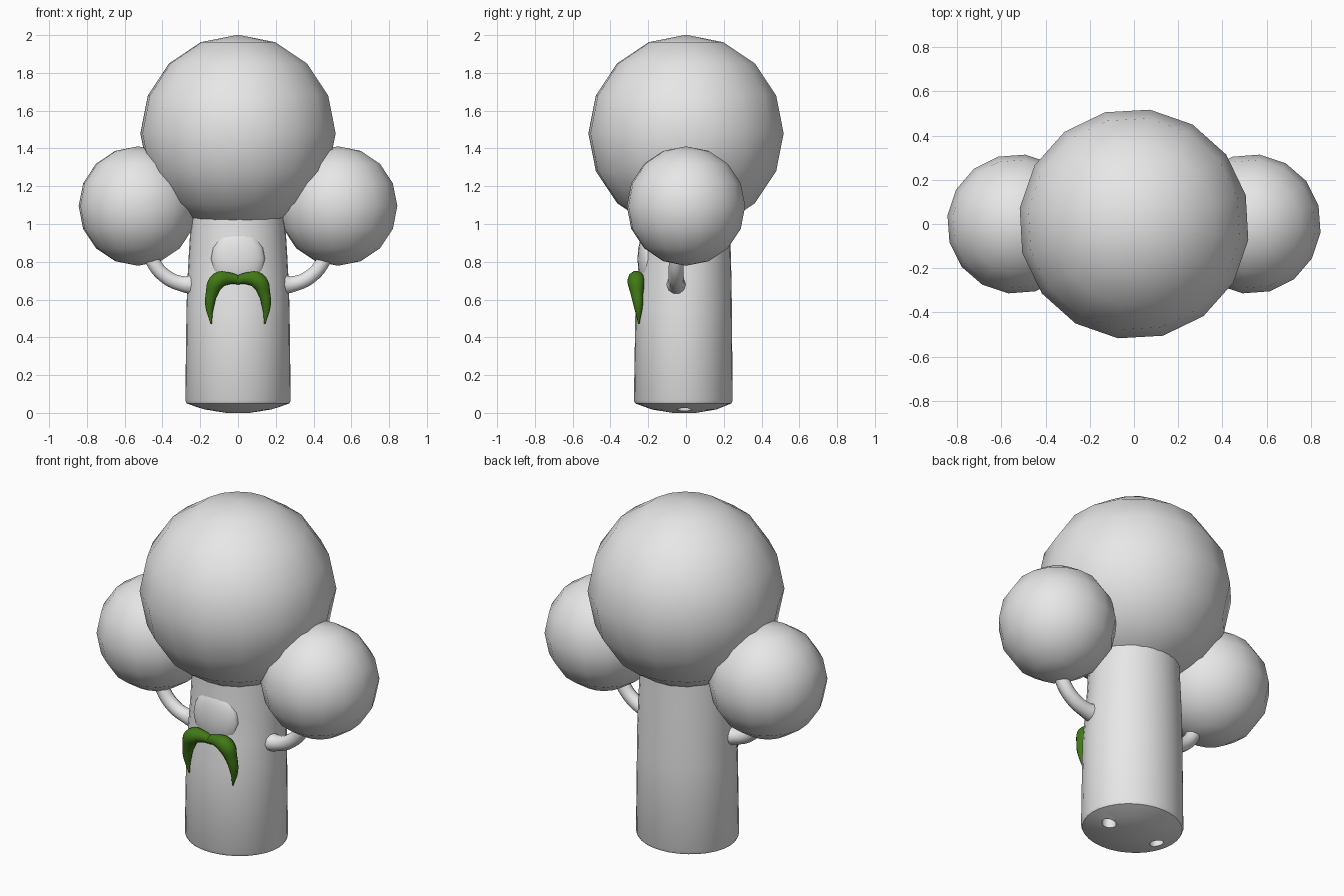
import bpy
import bmesh
from math import cos, sin, pi, radians

if "Cube" in bpy.data.objects:
    bpy.data.objects.remove(bpy.data.objects["Cube"], do_unlink=True)


def make_material(name, rgb):
    mat = bpy.data.materials.new(name)
    mat.use_nodes = True
    mat.diffuse_color = (*rgb, 1)
    mat.node_tree.nodes["Principled BSDF"].inputs["Base Color"].default_value = (*rgb, 1)
    return mat


GREY = make_material("light_grey", (0.8, 0.8, 0.8))
GREEN = make_material("leaf_green", (0.053, 0.19, 0.008))


def select_only(obj):
    bpy.ops.object.select_all(action="DESELECT")
    obj.select_set(True)
    bpy.context.view_layer.objects.active = obj


def finish(obj, name, mat):
    obj.name = name
    obj.data.materials.clear()
    obj.data.materials.append(mat)
    select_only(obj)
    bpy.ops.object.shade_smooth_by_angle(angle=radians(40))
    return obj


def ball(name, location, size, turn=0.0):
    bpy.ops.mesh.primitive_uv_sphere_add(segments=16, ring_count=8, radius=1, location=location)
    obj = bpy.context.object
    obj.scale = size
    obj.rotation_euler.z = radians(turn)
    return finish(obj, name, GREY)


def tube(name, points, mat, side):
    """Round tube through (x, y, z, radius) points, flipped by side."""
    curve = bpy.data.curves.new(name, "CURVE")
    curve.dimensions = "3D"
    curve.bevel_depth = 1
    curve.bevel_resolution = 3
    curve.resolution_u = 6
    curve.use_fill_caps = True
    spline = curve.splines.new("BEZIER")
    spline.radius_interpolation = "CARDINAL"
    spline.bezier_points.add(len(points) - 1)
    for p, (x, y, z, r) in zip(spline.bezier_points, points):
        p.co = (side * x, y, z)
        p.radius = r
        p.handle_left_type = p.handle_right_type = "AUTO"
    obj = bpy.data.objects.new(name, curve)
    bpy.context.collection.objects.link(obj)
    select_only(obj)
    bpy.ops.object.convert(target="MESH")
    return finish(bpy.context.object, name, mat)


# Trunk: stacked oval rings (z, half width, front y, back y) with a domed base
def build_trunk(profile, sides=32):
    bm = bmesh.new()
    rings = []
    for z, half, front, back in profile:
        mid, depth = (front + back) / 2, (back - front) / 2
        rings.append([bm.verts.new((half * cos(2 * pi * i / sides),
                                    mid + depth * sin(2 * pi * i / sides), z))
                      for i in range(sides)])
    for low, high in zip(rings, rings[1:]):
        for i in range(sides):
            j = (i + 1) % sides
            bm.faces.new((low[i], low[j], high[j], high[i]))
    bm.faces.new(rings[0][::-1])
    bm.faces.new(rings[-1])
    mesh = bpy.data.meshes.new("trunk")
    bm.to_mesh(mesh)
    bm.free()
    obj = bpy.data.objects.new("trunk", mesh)
    bpy.context.collection.objects.link(obj)
    return obj


trunk = build_trunk([
    (0.0, 0.06, -0.07, 0.05),
    (0.018, 0.18, -0.18, 0.16),
    (0.05, 0.272, -0.268, 0.24),
    (0.065, 0.279, -0.276, 0.247),
    (0.55, 0.273, -0.268, 0.243),
    (0.7, 0.268, -0.25, 0.241),
    (0.85, 0.26, -0.236, 0.237),
    (1.12, 0.243, -0.232, 0.232),
])

# Two peg holes in the base
for side in (1, -1):
    bpy.ops.mesh.primitive_cylinder_add(vertices=16, radius=0.038, depth=0.12,
                                        location=(side * 0.165, -0.01, 0.02))
    cutter = bpy.context.object
    cutter.hide_render = True
    cut = trunk.modifiers.new("peg_hole", "BOOLEAN")
    cut.operation = "DIFFERENCE"
    cut.solver = "EXACT"
    cut.object = cutter
    select_only(trunk)
    bpy.ops.object.modifier_apply(modifier=cut.name)
    bpy.data.objects.remove(cutter, do_unlink=True)
finish(trunk, "trunk", GREY)

# Crown and nose
ball("crown", (0, 0, 1.48), (0.522, 0.522, 0.522), -8)
ball("nose", (0, -0.2, 0.815), (0.143, 0.057, 0.155))

# Side foliage, arms and moustache halves
arm = [(0.22, -0.05, 0.68, 0.058), (0.29, -0.05, 0.682, 0.044), (0.38, -0.052, 0.72, 0.04),
       (0.45, -0.052, 0.8, 0.039), (0.49, -0.05, 0.92, 0.038)]
whisker = [(-0.008, -0.255, 0.702, 0.024), (0.05, -0.262, 0.712, 0.034),
           (0.105, -0.264, 0.7, 0.046), (0.138, -0.26, 0.635, 0.034),
           (0.15, -0.252, 0.555, 0.022), (0.141, -0.25, 0.47, 0.004)]
for word, side in (("left", 1), ("right", -1)):
    ball(word + "_foliage", (side * 0.53, 0, 1.095), (0.316, 0.316, 0.316), -7)
    tube(word + "_arm", arm, GREY, side)
    tube(word + "_moustache", whisker, GREEN, side)
